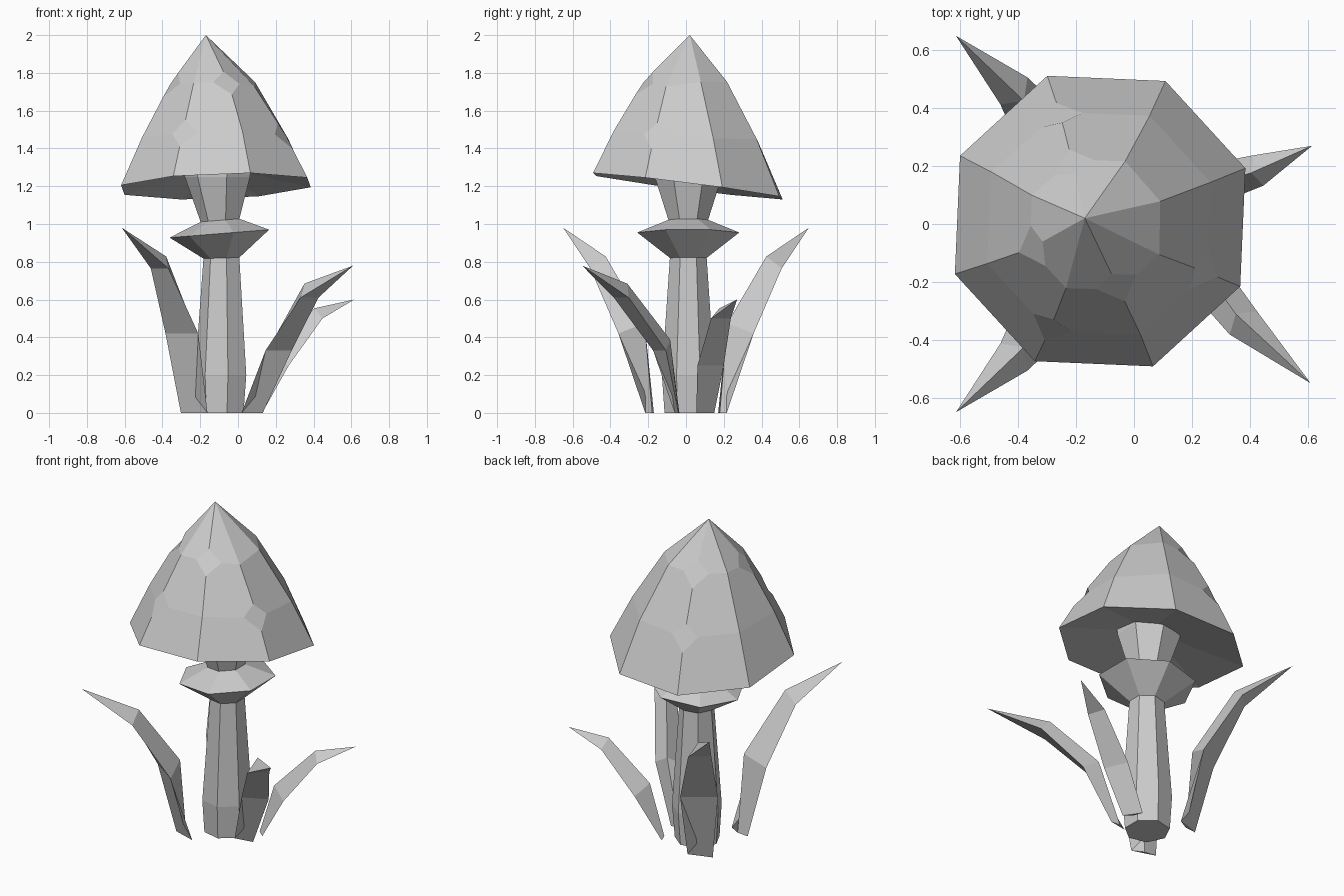
import bpy, bmesh, math, random
from mathutils import Vector

random.seed(4)
if "Cube" in bpy.data.objects:
    bpy.data.objects.remove(bpy.data.objects["Cube"])

grey = bpy.data.materials.new("plain_grey")
grey.use_nodes = True
grey.diffuse_color = (0.6, 0.6, 0.6, 1)
grey.node_tree.nodes["Principled BSDF"].inputs["Base Color"].default_value = (0.6, 0.6, 0.6, 1)


def finish(name, bm):
    bmesh.ops.recalc_face_normals(bm, faces=bm.faces)
    mesh = bpy.data.meshes.new(name)
    bm.to_mesh(mesh)
    bm.free()
    mesh.materials.append(grey)
    obj = bpy.data.objects.new(name, mesh)
    bpy.context.collection.objects.link(obj)


def ring(bm, centre, radius, sides, phase, tilt=(0, 0), jitter=0.0):
    """Regular ring of vertices whose height follows a sloping plane."""
    verts = []
    for i in range(sides):
        a = math.radians(phase) + math.tau * i / sides
        r = radius * (1 + random.uniform(-jitter, jitter))
        dx, dy = r * math.cos(a), r * math.sin(a)
        dz = dx * tilt[0] + dy * tilt[1] + random.uniform(-jitter, jitter)
        verts.append(bm.verts.new(Vector(centre) + Vector((dx, dy, dz))))
    return verts


def bridge(bm, low, high):
    n = len(low)
    for i in range(n):
        j = (i + 1) % n
        bm.faces.new((low[i], low[j], high[j], high[i]))


# Seven-sided stem, collar and flared neck in one skin
bm = bmesh.new()
profile = [(-0.087, 0, 0.129, 0), (-0.085, 0.2, 0.143, 0), (-0.083, 0.82, 0.1, 0.03),
           (-0.085, 0.95, 0.277, 0.08), (-0.09, 1.02, 0.108, 0.08),
           (-0.1, 1.25, 0.182, 0), (-0.1, 1.33, 0.19, 0)]
rings = [ring(bm, (x, 0.012, z), r, 7, 180, (t, 0)) for x, z, r, t in profile]
for low, high in zip(rings, rings[1:]):
    bridge(bm, low, high)
bm.faces.new(rings[0])
bm.faces.new(rings[-1])
finish("stem_with_collar", bm)

# Eight-sided faceted cap with a tilted rim and chipped corners
bm = bmesh.new()
tilt = (0.035, -0.127)
inner = ring(bm, (-0.11, 0.01, 1.27), 0.17, 8, 20, tilt)
rim = ring(bm, (-0.117, 0.01, 1.2), 0.534, 8, 20, tilt)
middle = ring(bm, (-0.118, 0.005, 1.46), 0.41, 8, 20, (0.02, -0.06), 0.012)
upper = ring(bm, (-0.133, -0.003, 1.74), 0.24, 8, 20, (0, 0), 0.015)
apex = bm.verts.new((-0.17, 0.02, 2.0))
bridge(bm, inner, rim)
bridge(bm, rim, middle)
bridge(bm, middle, upper)
for i in range(8):
    bm.faces.new((upper[i], upper[(i + 1) % 8], apex))
bm.faces.new(inner)
chips = [middle[i] for i in (2, 5, 7)] + [upper[i] for i in (2, 4, 6)]
bmesh.ops.bevel(bm, geom=chips, offset=0.08, segments=1, affect='VERTICES')
finish("cap", bm)


# Curved leaf: flat outer strip, ridge on the inner side, pointed tip.
# Each section is (centre, half width, facing angle, ridge depth).
def leaf(name, sections, tip, mirror=1):
    bm = bmesh.new()
    points = [Vector(s[0]) for s in sections] + [Vector(tip)]
    rings = []
    for i, (_, width, facing, depth) in enumerate(sections):
        a = math.radians(facing)
        out = Vector((math.cos(a), math.sin(a), 0))
        side = Vector((-out.y, out.x, 0)) * width
        step = points[i + 1] - points[i]
        lift = step.xy.length if i else 0
        inward = (Vector((0, 0, lift)) - out * step.z).normalized() * depth
        corners = (points[i] - side, points[i] + side, points[i] + inward)
        rings.append([bm.verts.new(c) for c in corners])
    for low, high in zip(rings, rings[1:]):
        bridge(bm, low, high)
    end = bm.verts.new(points[-1])
    last = rings[-1]
    for i in range(3):
        bm.faces.new((last[i], last[(i + 1) % 3], end))
    bm.faces.new(rings[0])
    for v in bm.verts:
        v.co.y *= mirror
    finish(name, bm)


for label, s in (("back", 1), ("front", -1)):
    leaf(label + "_right_leaf",
         [((-0.232, 0.193, 0), 0.074, 108, 0.015),
          ((-0.297, 0.297, 0.42), 0.106, 125, 0.11),
          ((-0.415, 0.46, 0.765), 0.066, 135, 0.08)], (-0.615, 0.65, 0.98), s)
leaf("front_left_leaf",
     [((0.075, -0.05, 0), 0.057, -80, 0.015),
      ((0.215, -0.14, 0.33), 0.077, -64, 0.085),
      ((0.378, -0.342, 0.61), 0.062, -50, 0.085)], (0.61, -0.55, 0.78))
leaf("back_left_leaf",
     [((0.095, 0.102, 0), 0.058, 35, 0.015),
      ((0.24, 0.13, 0.25), 0.075, 22, 0.09),
      ((0.43, 0.185, 0.5), 0.055, 18, 0.06)], (0.615, 0.27, 0.6))
